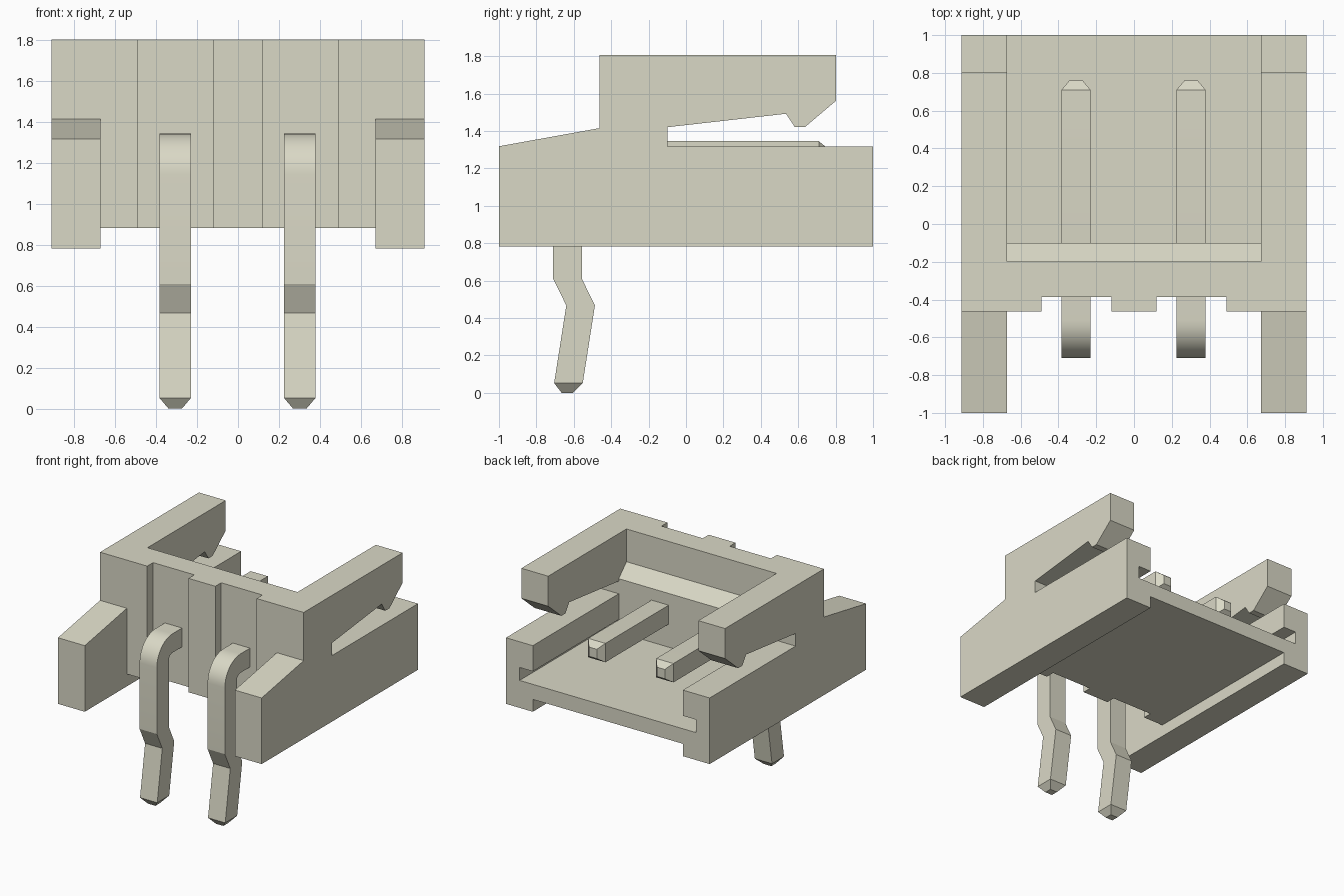
import bpy, bmesh, math

if "Cube" in bpy.data.objects:
    bpy.data.objects.remove(bpy.data.objects["Cube"], do_unlink=True)

# Single warm off-white material
COLOR = (0.70, 0.69, 0.565, 1.0)
cream = bpy.data.materials.new("warm_off_white")
cream.use_nodes = True
cream.diffuse_color = COLOR
bsdf = cream.node_tree.nodes["Principled BSDF"]
bsdf.inputs["Base Color"].default_value = COLOR
bsdf.inputs["Roughness"].default_value = 0.6


def finish(name, bm):
    """Turn a bmesh into a named, coloured object."""
    bmesh.ops.recalc_face_normals(bm, faces=bm.faces)
    mesh = bpy.data.meshes.new(name)
    bm.to_mesh(mesh)
    bm.free()
    mesh.materials.append(cream)
    obj = bpy.data.objects.new(name, mesh)
    bpy.context.collection.objects.link(obj)
    return obj


def extrude_profile(name, points, x0, x1):
    """Extrude a (y, z) outline from x0 to x1."""
    bm = bmesh.new()
    face = bm.faces.new([bm.verts.new((x0, y, z)) for y, z in points])
    geom = bmesh.ops.extrude_face_region(bm, geom=[face])["geom"]
    verts = [g for g in geom if isinstance(g, bmesh.types.BMVert)]
    bmesh.ops.translate(bm, verts=verts, vec=(x1 - x0, 0, 0))
    return finish(name, bm)


def box(name, x0, x1, y0, y1, z0, z1):
    return extrude_profile(name, [(y0, z0), (y1, z0), (y1, z1), (y0, z1)], x0, x1)


def select_only(obj):
    bpy.ops.object.select_all(action="DESELECT")
    obj.select_set(True)
    bpy.context.view_layer.objects.active = obj


def cut(obj, cutter):
    """Subtract the cutter, then throw it away."""
    cutter.hide_render = True
    mod = obj.modifiers.new("cut", "BOOLEAN")
    mod.operation = "DIFFERENCE"
    mod.solver = "EXACT"
    mod.object = cutter
    select_only(obj)
    bpy.ops.object.modifier_apply(modifier=mod.name)
    bpy.data.objects.remove(cutter, do_unlink=True)


# Side walls: lower rail, sloping nose and latch arm with a hooked end
WALL = [(-1, 0.783), (1, 0.783), (1, 1.318), (-0.10, 1.318), (-0.10, 1.42),
        (0.535, 1.492), (0.582, 1.42), (0.635, 1.42), (0.803, 1.562),
        (0.803, 1.805), (-0.462, 1.805), (-0.462, 1.415), (-1, 1.318)]
INNER, OUTER = 0.672, 0.912
for side, label in ((-1, "right"), (1, "left")):
    wall = extrude_profile(label + "_side_wall", WALL, side * INNER, side * OUTER)
    # Guide groove just above the floor, open at the back
    cut(wall, box("groove_cutter", side * 0.60, side * 0.79, -0.10, 1.1, 1.005, 1.11))

# Floor and front wall with the chamfered ledge inside
BODY = [(-0.462, 0.883), (1, 0.883), (1, 1.005), (-0.10, 1.005), (-0.10, 1.44),
        (-0.198, 1.54), (-0.198, 1.805), (-0.462, 1.805)]
body = extrude_profile("floor_and_front_wall", BODY, -INNER, INNER)
# Full-height front recesses behind the pins
for side in (-1, 1):
    cut(body, box("recess_cutter", side * 0.12, side * 0.49, -0.6, -0.387, 0.7, 2.0))

# Bent contact pins: stations of (outer y, outer z, inner y, inner z, half width)
HALF = 0.077
stations = [(0.76, 1.305, 0.76, 1.23, 0.035), (0.71, 1.345, 0.71, 1.192, HALF)]
BEND_Y, BEND_Z, SEGMENTS = -0.51, 1.145, 10
for i in range(SEGMENTS + 1):
    a = math.pi / 2 * (1 + i / SEGMENTS)
    c, s = math.cos(a), math.sin(a)
    stations.append((BEND_Y + 0.20 * c, BEND_Z + 0.20 * s,
                     BEND_Y + 0.047 * c, BEND_Z + 0.047 * s, HALF))
stations += [(-0.71, 0.61, -0.557, 0.61, HALF),
             (-0.64, 0.467, -0.487, 0.467, HALF),
             (-0.705, 0.052, -0.552, 0.052, HALF),
             (-0.665, 0.0, -0.605, 0.0, 0.033)]


def make_pin(name, cx):
    bm = bmesh.new()
    rings = []
    for y1, z1, y2, z2, h in stations:
        rings.append([bm.verts.new(p) for p in ((cx - h, y1, z1), (cx + h, y1, z1),
                                                (cx + h, y2, z2), (cx - h, y2, z2))])
    for a, b in zip(rings, rings[1:]):
        for k in range(4):
            n = (k + 1) % 4
            bm.faces.new((a[k], a[n], b[n], b[k]))
    bm.faces.new(rings[0])
    bm.faces.new(rings[-1])
    pin = finish(name, bm)
    select_only(pin)
    bpy.ops.object.shade_smooth_by_angle(angle=math.radians(18))


make_pin("right_pin", -0.307)
make_pin("left_pin", 0.302)
